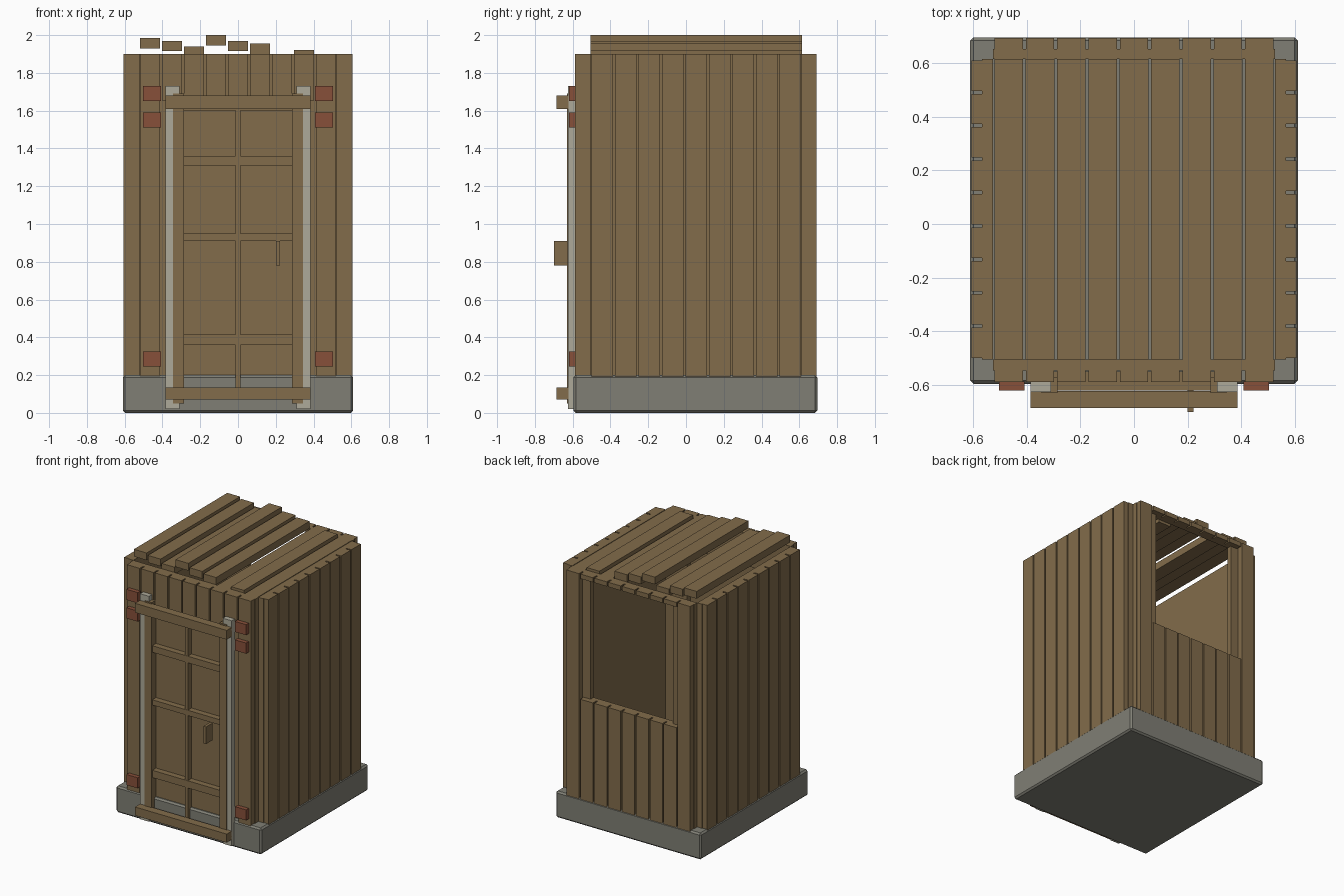
import bpy, bmesh

if "Cube" in bpy.data.objects:
    bpy.data.objects.remove(bpy.data.objects["Cube"])


def material(name, rgb):
    m = bpy.data.materials.new(name)
    m.diffuse_color = (*rgb, 1)
    m.use_nodes = True
    m.node_tree.nodes["Principled BSDF"].inputs["Base Color"].default_value = m.diffuse_color
    return m


WOOD = material("brown wood", (0.223, 0.150, 0.070))
STONE = material("grey stone", (0.216, 0.212, 0.178))
PALE = material("pale metal", (0.42, 0.40, 0.32))
RUST = material("rust red", (0.242, 0.080, 0.042))


def boxes(name, mat, spans, bevel=0.0):
    """One object made of boxes given as (x0, x1, y0, y1, z0, z1)."""
    bm = bmesh.new()
    for x0, x1, y0, y1, z0, z1 in spans:
        verts = bmesh.ops.create_cube(bm, size=1)["verts"]
        for v in verts:
            v.co = (x1 if v.co.x > 0 else x0, y1 if v.co.y > 0 else y0, z1 if v.co.z > 0 else z0)
    bmesh.ops.recalc_face_normals(bm, faces=bm.faces)
    mesh = bpy.data.meshes.new(name)
    bm.to_mesh(mesh)
    bm.free()
    mesh.materials.append(mat)
    ob = bpy.data.objects.new(name, mesh)
    bpy.context.collection.objects.link(ob)
    if bevel:
        mod = ob.modifiers.new("bevel", "BEVEL")
        mod.width, mod.segments = bevel, 1
    return ob


def mirrored(spans):
    return spans + [(-b, -a, *rest) for a, b, *rest in spans]


def strips(start, end, count, gap):
    pitch = (end - start) / count
    return [(start + i * pitch + gap / 2, start + (i + 1) * pitch - gap / 2) for i in range(count)]


W = 0.525            # half width of front and back walls
YF, YB = -0.505, 0.615   # inner limits of front and back walls
LOW, TOP = 0.19, 1.9
GAP = 0.011

# Stone base
boxes("base", STONE, [(-0.61, 0.61, -0.595, 0.695, 0, 0.2)], 0.012)

# Side walls: outer planks on a backing sheet
side = [(0.565, 0.605, a, b, LOW, TOP) for a, b in strips(YF, YB, 9, GAP)]
boxes("side_planks", WOOD, mirrored(side))
boxes("side_backing", WOOD, mirrored([(0.525, 0.566, YF, YB, LOW, TOP)]))

# Front wall: full planks at the edges, short planks over the doorway
cols = strips(-W, W, 9, GAP)
front, back = [], []
for i, (a, b) in enumerate(cols):
    edge = i in (0, 8)
    front.append((a, b, -0.588, -0.545, LOW if edge else 1.655, TOP))
    back.append((a, b, 0.65, 0.692, LOW, TOP if edge else 0.95))
    if not edge:
        back.append((a, b, 0.65, 0.692, 1.865, TOP))
boxes("front_planks", WOOD, front)
boxes("back_planks", WOOD, back)
boxes("front_backing", WOOD, mirrored([(0.345, W, -0.546, YF, LOW, TOP)])
      + [(-0.345, 0.345, -0.546, YF, 1.655, TOP)])

# Back wall backing around the window opening
boxes("back_backing", WOOD, mirrored([(0.345, W, YB, 0.651, LOW, TOP)])
      + [(-0.345, 0.345, YB, 0.651, LOW, 0.95), (-0.345, 0.345, YB, 0.651, 1.865, TOP)])

# Uneven roof slats
tops = [1.985, 1.97, 1.94, 2.0, 1.97, 1.955, 1.9, 1.92, 1.9]
boxes("roof_slats", WOOD, [(a, b, YF, YB, t - 0.055, t)
                           for (a, b), t in zip(strips(-W, W, 9, 0.01), tops)])

# Door: recessed panel, stiles, rails and centre bar
boxes("door_panel", WOOD, [(-0.346, 0.346, -0.575, -0.55, 0.19, 1.656)])
boxes("door_stiles", WOOD, mirrored([(0.285, 0.345, -0.63, -0.57, 0.05, 1.69)]))
rails = [(0.36, 0.415), (0.91, 0.95), (1.31, 1.36), (1.6, 1.655)]
boxes("door_rails", WOOD, [(-0.286, 0.286, -0.62, -0.57, a, b) for a, b in rails])
boxes("door_centre_bar", WOOD, [(-0.012, 0.012, -0.618, -0.57, 0.1, 1.62)])
boxes("door_crossbeams", WOOD, [(-0.385, 0.385, -0.685, -0.622, a, b)
                                for a, b in ((0.07, 0.135), (1.61, 1.68))])
boxes("door_handle", WOOD, [(0.2, 0.222, -0.7, -0.62, 0.78, 0.91)])

# Pale posts beside the door
boxes("door_posts", PALE, mirrored([(0.31, 0.385, -0.625, -0.587, 0.02, 1.73)]))

# Hinge blocks
boxes("hinge_blocks", RUST, mirrored([(0.408, 0.502, -0.62, -0.586, z, z + 0.08)
                                      for z in (0.245, 1.51, 1.65)]))
